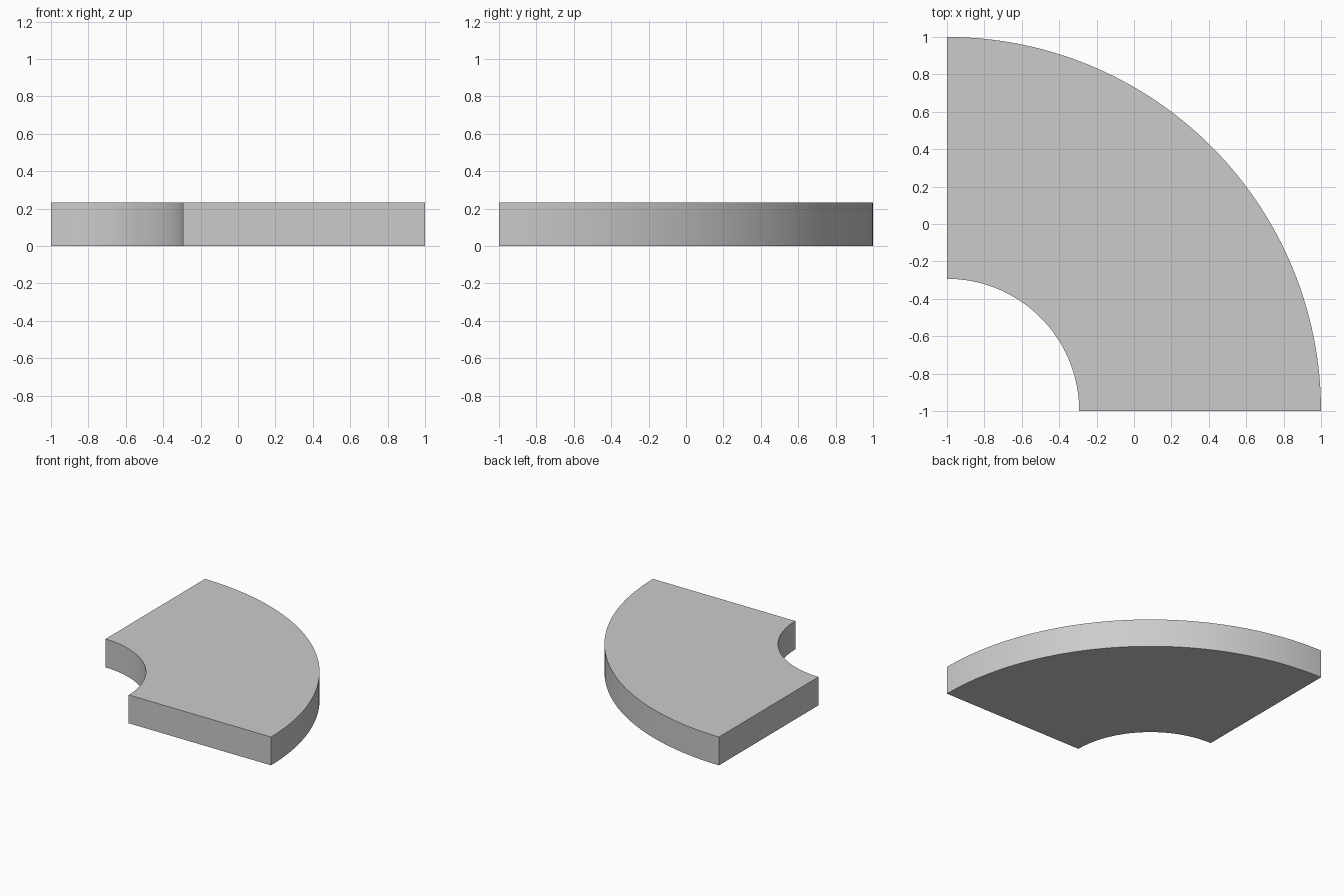
import bpy, bmesh
from math import cos, sin, pi, radians

if "Cube" in bpy.data.objects:
    bpy.data.objects.remove(bpy.data.objects["Cube"])

CENTRE = (-1.0, -1.0)
OUTER, INNER, HEIGHT, STEPS = 2.0, 0.707, 0.233, 64


def arc_point(bm, radius, i, z):
    a = i / STEPS * pi / 2
    return bm.verts.new((CENTRE[0] + radius * cos(a), CENTRE[1] + radius * sin(a), z))


# Rectangular cross-section swept through a quarter turn
bm = bmesh.new()
section = [(INNER, 0), (OUTER, 0), (OUTER, HEIGHT), (INNER, HEIGHT)]
rings = [[arc_point(bm, r, i, z) for r, z in section] for i in range(STEPS + 1)]
for a, b in zip(rings, rings[1:]):
    for k in range(4):
        n = (k + 1) % 4
        bm.faces.new((a[k], a[n], b[n], b[k]))

# Flat end caps
bm.faces.new(rings[0])
bm.faces.new(rings[-1])
bmesh.ops.recalc_face_normals(bm, faces=bm.faces)

mesh = bpy.data.meshes.new("quarter_ring_slab")
bm.to_mesh(mesh)
bm.free()
slab = bpy.data.objects.new("quarter_ring_slab", mesh)
bpy.context.collection.objects.link(slab)

# Smooth curved walls, sharp rims
bpy.context.view_layer.objects.active = slab
slab.select_set(True)
bpy.ops.object.shade_smooth_by_angle(angle=radians(30))
